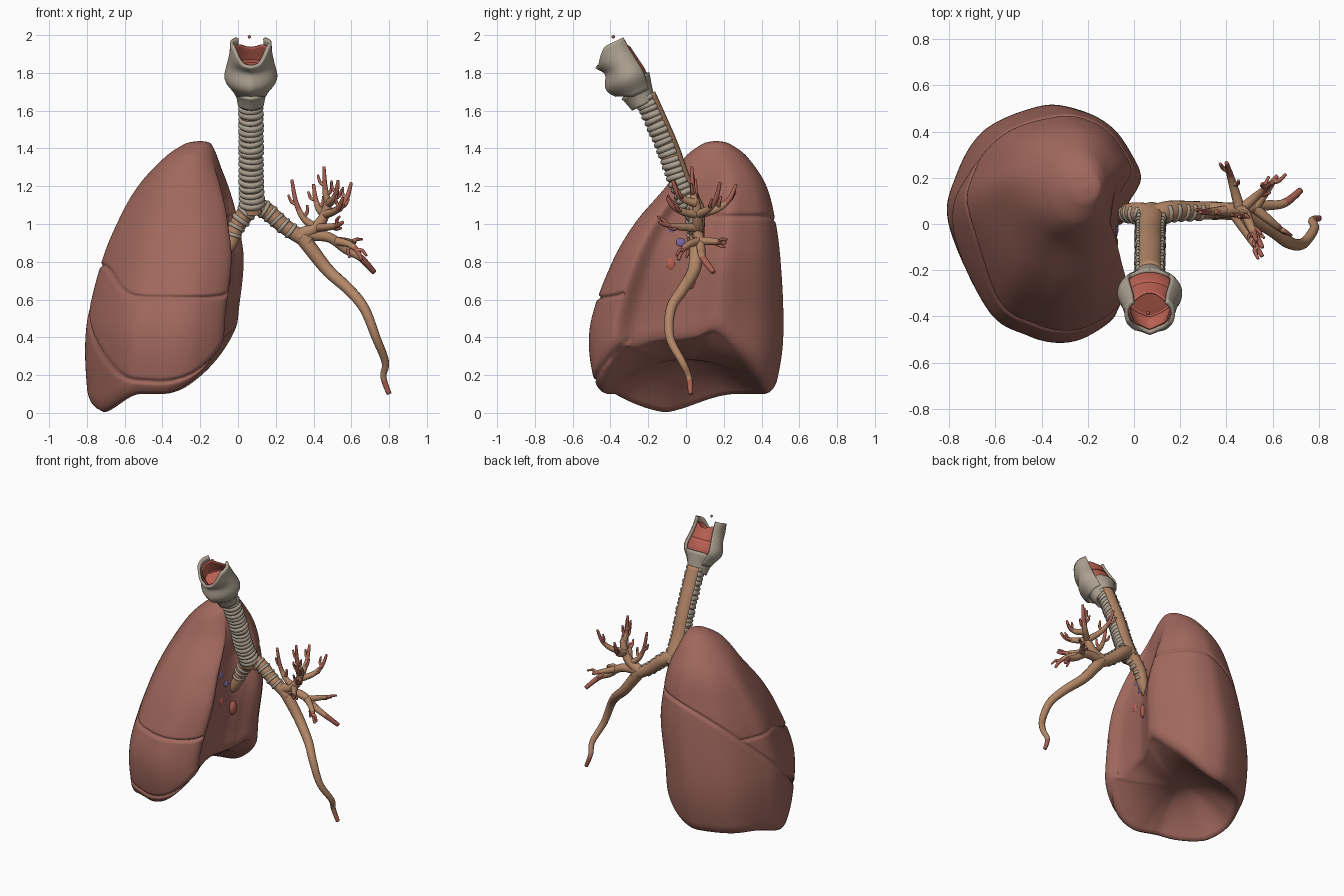
import bpy, bmesh, math, random
from mathutils import Vector

if "Cube" in bpy.data.objects:
    bpy.data.objects.remove(bpy.data.objects["Cube"])
random.seed(4)

def mat(name, *c):
    m = bpy.data.materials.new(name)
    m.diffuse_color = (*c, 1)
    m.use_nodes = True
    m.node_tree.nodes["Principled BSDF"].inputs["Base Color"].default_value = m.diffuse_color
    return m

LUNG = mat("lung_pink_brown", .355, .138, .11)
TAN = mat("airway_tan", .45, .24, .135)
GREY = mat("cartilage_grey", .42, .36, .285)
RED = mat("mucosa_red", .50, .12, .085)
TIP = mat("bronchiole_red", .40, .12, .085)
PURPLE = mat("vein_purple", .20, .14, .36)

def finish(bm, name, mats, thick=0):
    bmesh.ops.remove_doubles(bm, verts=bm.verts, dist=1e-5)
    bmesh.ops.recalc_face_normals(bm, faces=bm.faces)
    me = bpy.data.meshes.new(name)
    bm.to_mesh(me)
    bm.free()
    for m in mats:
        me.materials.append(m)
    me.shade_smooth()
    ob = bpy.data.objects.new(name, me)
    bpy.context.collection.objects.link(ob)
    if thick:
        mod = ob.modifiers.new("thickness", 'SOLIDIFY')
        mod.thickness = thick
        mod.offset = 0

def cr(a, b, c, d, t):
    return tuple(q + t/2 * (r-p + t * (2*p-5*q+4*r-s + t * (3*q-p-3*r+s)))
                 for p, q, r, s in zip(a, b, c, d))

def spline(pts, sub):
    n, out = len(pts), []
    for i in range(n - 1):
        for k in range(sub):
            out.append(cr(pts[max(i-1, 0)], pts[i], pts[i+1], pts[min(i+2, n-1)], k / sub))
    return out + [tuple(pts[-1])]

def ease(a, lo, hi):
    t = min(max((a - lo) / (hi - lo), 0), 1)
    return t * t * (3 - 2*t)

def keyed(keys, z):
    """Smooth interpolation of rows (z, values...) sorted by z."""
    n = len(keys)
    z = min(max(z, keys[0][0]), keys[-1][0])
    i = 0
    while i < n - 2 and z > keys[i+1][0]:
        i += 1
    a, b, p, q = keys[i], keys[i+1], keys[max(i-1, 0)], keys[min(i+2, n-1)]
    h = b[0] - a[0]
    t = (z - a[0]) / h
    e = t * t * (3 - 2*t)
    return [a[k] + e*(b[k]-a[k]) + t*(1-t)*h * ((1-t)*(b[k]-p[k])/(b[0]-p[0]) - t*(q[k]-a[k])/(q[0]-a[0]))
            for k in range(1, len(a))]

def grid(name, fn, nu, nv, m, wrap=True, thick=0):
    bm = bmesh.new()
    rows = [[bm.verts.new(fn(i / nu, j)) for i in range(nu if wrap else nu + 1)] for j in range(nv + 1)]
    for j in range(nv):
        for i in range(nu):
            k = (i + 1) % nu if wrap else i + 1
            bm.faces.new((rows[j][i], rows[j][k], rows[j+1][k], rows[j+1][i]))
    finish(bm, name, [m], thick)

def sweep(bm, ctrl, r0, r1, sides=12, sub=6, tip=2):
    """Tapering tube; faces past fraction `tip` use the second colour."""
    P = [Vector(p) for p in spline(ctrl, sub)]
    nrm, prev, last = Vector((.3, .9, .2)), None, len(P) - 1
    for i, p in enumerate(P):
        T = (P[min(i+1, last)] - P[max(i-1, 0)]).normalized()
        nrm = (nrm - T * nrm.dot(T)).normalized()
        B, r = T.cross(nrm), r0 + (r1 - r0) * i / last
        ring = [bm.verts.new(p + r * (nrm*math.cos(a) + B*math.sin(a)))
                for a in (math.tau * k / sides for k in range(sides))]
        if prev:
            for k in range(sides):
                f = bm.faces.new((prev[k], prev[k-1], ring[k-1], ring[k]))
                f.material_index = int(i / last > tip)
        if i in (0, last):
            bm.faces.new(ring).material_index = int(i > 0 and tip < 1)
        prev = ring

# ---- lung: extents (z, x min, x max, y min, y max) and one cross-section
EXT = [(0, -.78, -.05, -.45, .44), (.3, -.8, -.01, -.515, .5), (.5, -.787, 0, -.505, .51),
       (.81, -.71, .03, -.39, .495), (1.01, -.63, 0, -.27, .47), (1.21, -.52, -.05, -.1, .42),
       (1.36, -.38, -.11, 0, .32), (1.42, -.29, -.14, .08, .24), (1.434, -.25, -.16, .115, .205),
       (1.44, -.201, -.199, .159, .161)]
SEC = [(-1, 0), (-.93, .41), (-.62, .8), (-.02, 1), (.36, .97), (.67, .82), (.88, .58), (1, .33),
       (.86, .1), (.74, -.13), (.72, -.5), (.82, -.74), (.52, -.93), (.21, -.99), (-.14, -.93), (-.57, -.72)]

def section(a):
    f, n = a * len(SEC), len(SEC)
    i = int(f)
    return cr(SEC[i-1], SEC[i % n], SEC[(i+1) % n], SEC[(i+2) % n], f - i)

def rim_height(u, v):                              # base rises toward the inner side
    low = .1 * max(ease(u, -.95, -.3), ease(abs(v + .35), 0, 1))
    return low + .29 * max(u, 0)**2.2 + .14 * math.exp(-((v + .25) / .5)**2) * ease(u, 0, .65)

def lung_at(a, z, scale=1):
    u, v = section(a)
    x0, x1, y0, y1 = keyed(EXT, z)
    w = ease(z, 1.05, 1.4)
    k = (1 - w + w / math.hypot(u, v)) * scale / 2
    return (x0+x1)/2 + (x1-x0)*u*k, (y0+y1)/2 + (y1-y0)*v*k, u

CAP, ROWS = 20, 200
def lung_point(a, j):
    zb = rim_height(*section(a))
    if j < CAP:                                    # concave base
        s = j / CAP
        x, y, _ = lung_at(a, zb, .9 * s)
        return x, y, .28 + (zb - .28) * s**2.2
    t = (j - CAP) / ROWS
    t = (t + math.sin(t * math.pi / 2)) / 2
    z = zb + (1.44 - zb) * t
    e = max(0, 1 - (z - zb) / .08)
    s = .9 + .1 * math.sqrt(1 - e*e)               # rounded lower rim
    x, y, u = lung_at(a, z, s)
    zo = min(.68 + .87*y + .25*x, 1.04)            # oblique fissure
    if y > 0:
        zo += (1.04 - zo) * ease(u, 0, .5)
    g = 0 if (u > .5 and -.3 < y < .14) else math.exp(-((z - zo) * .75 / .009)**2)
    if z > zo and not (u > .5 and y > -.33):       # horizontal fissure
        g = max(g, math.exp(-((z - .61 - .17 * ease(y, -.45, .05)) / .009)**2))
    x, y, _ = lung_at(a, z, s * (1 - .035*g))
    return x, y, z

grid("lung", lung_point, 256, CAP + ROWS, LUNG)

# ---- vessel stumps on the inner face of the lung
for name, y, z, rz, m in (("upper_vein_stump", -.075, .975, .036, PURPLE), ("lower_vein_stump", -.025, .9, .03, PURPLE),
                          ("front_artery_stump", -.08, .79, .045, RED), ("rear_artery_stump", .03, .71, .055, RED)):
    x = max(p[0] for p in (lung_at(i / 300, z) for i in range(300)) if abs(p[1] - y) < .02)
    bm = bmesh.new()
    bmesh.ops.create_uvsphere(bm, u_segments=20, v_segments=12, radius=1)
    for v in bm.verts:
        v.co = Vector((x - .02 + v.co.x*.026, y + v.co.y*.034, z + v.co.z*rz))
    finish(bm, name, [m])

# ---- trachea and main bronchi with cartilage rings open at the back
def airway(name, ctrl, r0, r1, rings, start, end, bulge):
    bm = bmesh.new()
    sweep(bm, ctrl, r0, r1, 20, 8)
    finish(bm, name, [TAN])
    pts = [Vector(p) for p in spline(ctrl, 40)]
    run = [0]
    for p, q in zip(pts, pts[1:]):
        run.append(run[-1] + (q - p).length)
    bm = bmesh.new()
    for k in range(rings):                         # evenly spaced by length
        f = start + (k + .5) / rings * (end - start)
        i = next(n for n, d in enumerate(run) if d >= f * run[-1]) - 1
        T = (pts[i+1] - pts[i]).normalized() + Vector([random.uniform(-.07, .07) for _ in range(3)])
        T.normalize()
        F = Vector((0, -1, 0))
        F = (F - T * F.dot(T)).normalized()
        S, r = T.cross(F), r0 + (r1 - r0) * f - .006
        arc = [pts[i] + r * (F*math.cos(a) + S*math.sin(a)) for a in (math.radians(d) for d in range(-125, 126, 25))]
        b = bulge * random.uniform(.9, 1.08)
        sweep(bm, arc, b, b, 8, 2)
    finish(bm, name + "_rings", [GREY])

airway("trachea", [(.068, -.215, 1.68), (.07, -.1, 1.42), (.07, -.035, 1.24), (.075, .02, 1.12), (.075, .04, 1.06)],
       .056, .058, 20, 0, .95, .0175)
airway("right_main_bronchus", [(.08, .03, 1.11), (.035, .045, 1.05), (-.01, .05, .98), (-.04, .045, .9), (-.09, .04, .83)],
       .053, .032, 4, .12, .68, .013)
airway("left_main_bronchus", [(.07, .03, 1.11), (.15, .055, 1.07), (.25, .058, .985), (.38, .058, .9)],
       .05, .037, 5, .15, .75, .012)

# ---- branching bronchi
def branch(name, tip, r0, r1, *ctrl):
    bm = bmesh.new()
    sweep(bm, ctrl, r0, r1, 12, 6, tip)
    finish(bm, name, [TAN, TIP])

branch("lower_lobe_bronchus", .9, .041, .013, (.34, .058, .93), (.40, .055, .85), (.48, .04, .75), (.59, -.02, .65),
       (.67, -.08, .55), (.73, -.085, .4), (.78, -.02, .27), (.77, .015, .19), (.8, .025, .1))
branch("upper_lobe_bronchus", 2, .038, .02, (.32, .058, .94), (.41, .06, .98), (.46, .06, 1.05), (.48, .05, 1.13))
branch("middle_bronchus", .75, .032, .014, (.35, .06, .94), (.48, .07, .93), (.57, .08, .865), (.65, .09, .82), (.72, .145, .745))

# twigs: from a node on a branch, bowing outward then up to the tip, with two side shoots
LOW, MID, TOP, DOWN = (.42, .06, .98), (.46, .06, 1.05), (.48, .05, 1.11), (.52, .07, .91)
for name, a, b in (("inner", LOW, (.285, .05, 1.235)), ("rear", MID, (.4, .265, 1.21)), ("top", TOP, (.455, .03, 1.305)),
                   ("front_high", TOP, (.53, -.07, 1.23)), ("outer", MID, (.6, .18, 1.22)),
                   ("front_mid", MID, (.555, -.1, 1.14)), ("front_low", LOW, (.555, -.14, 1.01)),
                   ("low_rear", DOWN, (.62, .21, .9)), ("low_front", DOWN, (.655, -.04, .81))):
    a, b = Vector(a), Vector(b)
    bow = Vector((b.x - a.x, b.y - a.y, a.z - b.z)) * .16
    p, q = a.lerp(b, .66) + bow, a.lerp(b, .4) + bow
    bm = bmesh.new()
    sweep(bm, [a, a.lerp(b, .33) + bow, p, b], .024, .008, 12, 6, .6)
    d = (b - p).normalized()
    s = d.cross(Vector((.2, .9, .3))).normalized()
    for o, w in ((p, s), (q, -s)):
        sweep(bm, [o, o + d*.015 + w*.025, o + d*.055 + w*.035], .013, .006, 8, 4, .45)
    finish(bm, "twig_" + name, [TAN, TIP])

# ---- larynx: shells along a tilted axis (height, half width, front, back); angle 0 faces front
LAR = [(-.05, .062, .06, .06), (.2, .08, .085, .08), (.45, .13, .135, .1), (.7, .118, .105, .09),
       (.9, .105, .14, .08), (1.15, .1, .12, .075)]
FRONT = Vector((0, -.9, -.43))
def lar(s, a, k=1):
    hx, hf, hb = keyed(LAR, s)
    c = math.cos(a)
    d = hf * (c + 1 - abs(a) * 2 / math.pi) / 2 if c > 0 else hb * c
    return Vector((.068 + k * hx * math.sin(a), -.23 - .14*s, 1.64 + .29*s)) + FRONT * (k * d)

def turn(i):
    return math.pi * (2*i - 1)

def thyroid(i, j):
    a = turn(i) * .75
    s0 = .3 - .13 * ease(abs(a), 0, 1.3)
    s1 = .87 + .24 * ease(abs(a), .25, 1.2)
    return lar(s0 + (s1 - s0) * j / 16, a)

def cricoid(i, j):
    return lar(-.03 + (.25 + .2 * ease(abs(turn(i)), 1.4, 2.6)) * j / 8, turn(i), .95)

def lining(i, j):
    a = turn(i)
    if j <= 6:
        return lar(.62, a, .86 * j / 6)            # floor of the throat
    s1 = .86 + .14 * ease(abs(a), .3, 1.2) - .08 * ease(abs(a), 2.3, 3.1)
    return lar(.62 + (s1 - .62) * (j - 6) / 8, a, .86)

def back_wall(i, j):
    a = math.radians(110 + 140*i)
    return lar(.2 + .06*j, a - math.tau if i > .5 else a, .85)

grid("thyroid_cartilage", thyroid, 48, 16, GREY, False, .018)
grid("cricoid_cartilage", cricoid, 40, 8, GREY, True, .018)
grid("throat_lining", lining, 40, 14, RED, True, .008)
grid("throat_back_wall", back_wall, 24, 8, RED, False, .01)

# tiny loose nodule at the very top
bm = bmesh.new()
bmesh.ops.create_uvsphere(bm, u_segments=10, v_segments=6, radius=.009)
bmesh.ops.translate(bm, verts=bm.verts, vec=(.06, -.385, 1.991))
finish(bm, "top_nodule", [TIP])
